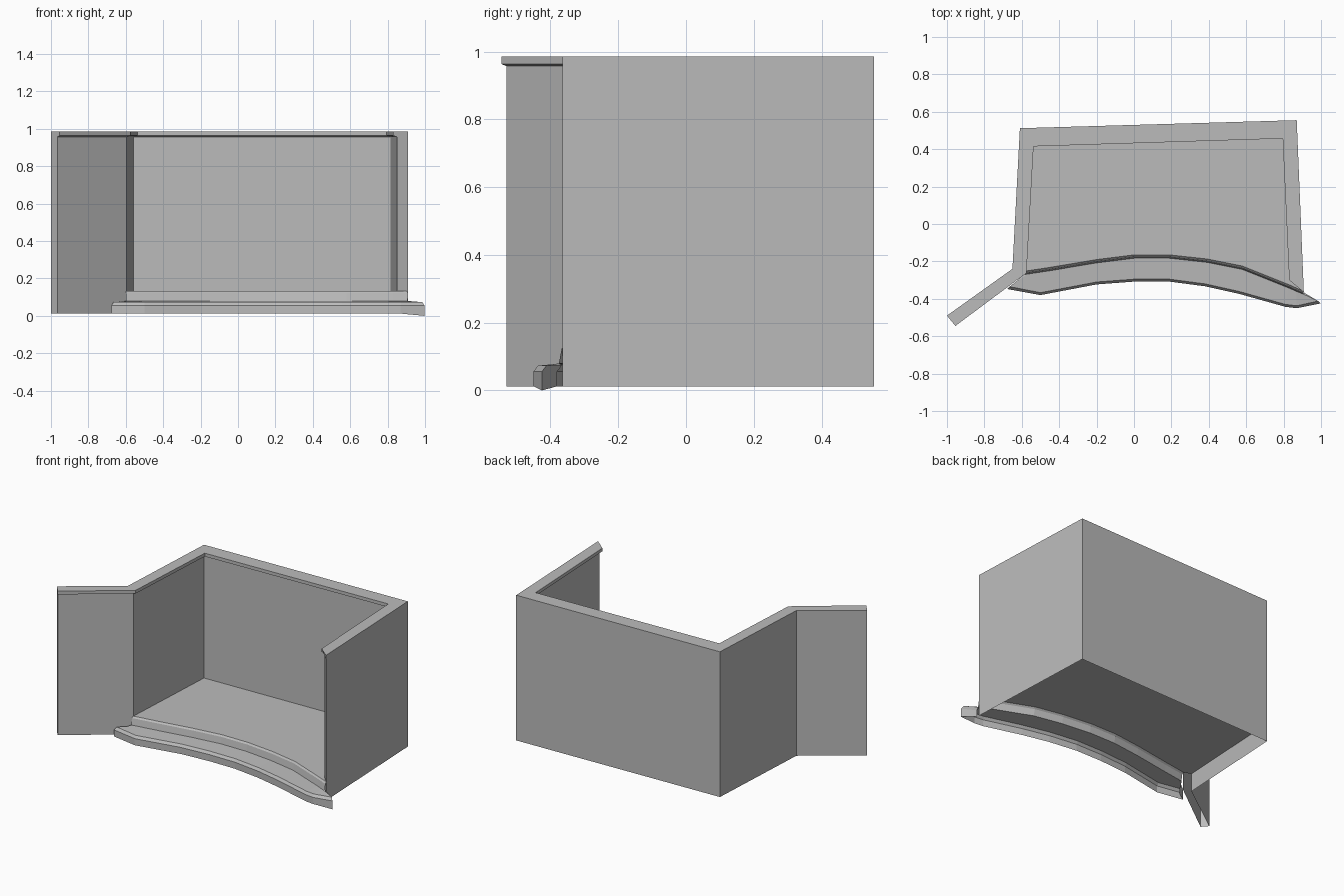
import bpy

cube = bpy.data.objects.get("Cube")
if cube:
    bpy.data.objects.remove(cube, do_unlink=True)

grey = bpy.data.materials.new("plain_grey")
grey.use_nodes = True
colour = (0.5, 0.5, 0.5, 1)
grey.diffuse_color = colour
grey.node_tree.nodes["Principled BSDF"].inputs["Base Color"].default_value = colour

BASE, FLOOR, TOP = 0.012, 0.133, 0.985


def make(name, verts, faces):
    mesh = bpy.data.meshes.new(name)
    mesh.from_pydata(verts, [], faces)
    mesh.materials.append(grey)
    obj = bpy.data.objects.new(name, mesh)
    bpy.context.collection.objects.link(obj)
    return obj


def loft(name, sections):
    """Skin a sheet through cross-sections with equal point counts."""
    n = len(sections[0])
    faces = []
    for s in range(len(sections) - 1):
        for r in range(n - 1):
            a, b = s * n + r, (s + 1) * n + r
            faces.append((a, a + 1, b + 1, b))
    return make(name, [p for sec in sections for p in sec], faces)


# Plan of the walls: outer face, coping edge, inner face, inner foot height
plan = [
    ((-1.0, -0.49), (-0.955, -0.545), (-0.965, -0.53), BASE),
    ((-0.65, -0.24), (-0.575, -0.262), (-0.597, -0.255), BASE),
    ((-0.61, 0.512), (-0.537, 0.415), (-0.56, 0.44), FLOOR),
    ((0.87, 0.555), (0.795, 0.457), (0.815, 0.478), FLOOR),
    ((0.908, -0.365), (0.83, -0.30), (0.85, -0.30), 0.08),
]


def wall_section(outer, lip, inner, foot):
    return [(*outer, BASE), (*outer, 0.955), (*outer, TOP), (*lip, TOP),
            (*lip, 0.963), (*inner, 0.957), (*inner, foot)]


walls = [wall_section(*p) for p in plan]
loft("outer_walls", [w[:2] for w in walls])
loft("wall_coping", [w[1:6] for w in walls])
loft("wing_front", [w[5:] for w in walls[:2]])
joint = wall_section(*plan[1][:3], FLOOR)
loft("inner_walls", [w[5:] for w in [joint] + walls[2:]])
for name, sec, order in (("wing_end", walls[0], -1), ("side_wall_end", walls[-1], 1)):
    make(name, sec, [list(range(len(sec)))[::order]])

# Curved step: back edge and front edge, station by station
back = [(-0.60, -0.255), (-0.57, -0.25), (-0.45, -0.232), (-0.2, -0.19), (0, -0.165),
        (0.19, -0.165), (0.39, -0.187), (0.58, -0.225), (0.83, -0.325),
        (0.87, -0.343), (0.905, -0.357), (0.905, -0.357)]
front = [(-0.62, -0.30), (-0.665, -0.335), (-0.5, -0.367), (-0.2, -0.31), (0, -0.295),
         (0.19, -0.295), (0.38, -0.32), (0.56, -0.36), (0.81, -0.43),
         (0.87, -0.437), (0.985, -0.412), (0.91, -0.367)]
step = []
for (bx, by), (fx, fy) in zip(back, front):
    dip = 0.012 if fx > 0.95 else 0
    side = 0.012 if fx > 0.95 else -0.012 if fx < -0.64 else 0
    step.append([(bx, by, FLOOR), (bx, by - 0.01, 0.123), (bx, by - 0.018, 0.08),
                 (fx, fy, 0.073), (fx + side, fy - 0.013, 0.056),
                 (fx + side, fy - 0.013, BASE - dip)])
loft("curved_step", step)

# Floor reaching out to the outer walls
edge = [(x, y, FLOOR) for x, y in back[:-1]]
corners = [(*plan[i][0], FLOOR) for i in (3, 2, 1)]
outline = edge + corners
make("floor", outline, [range(len(outline))])
